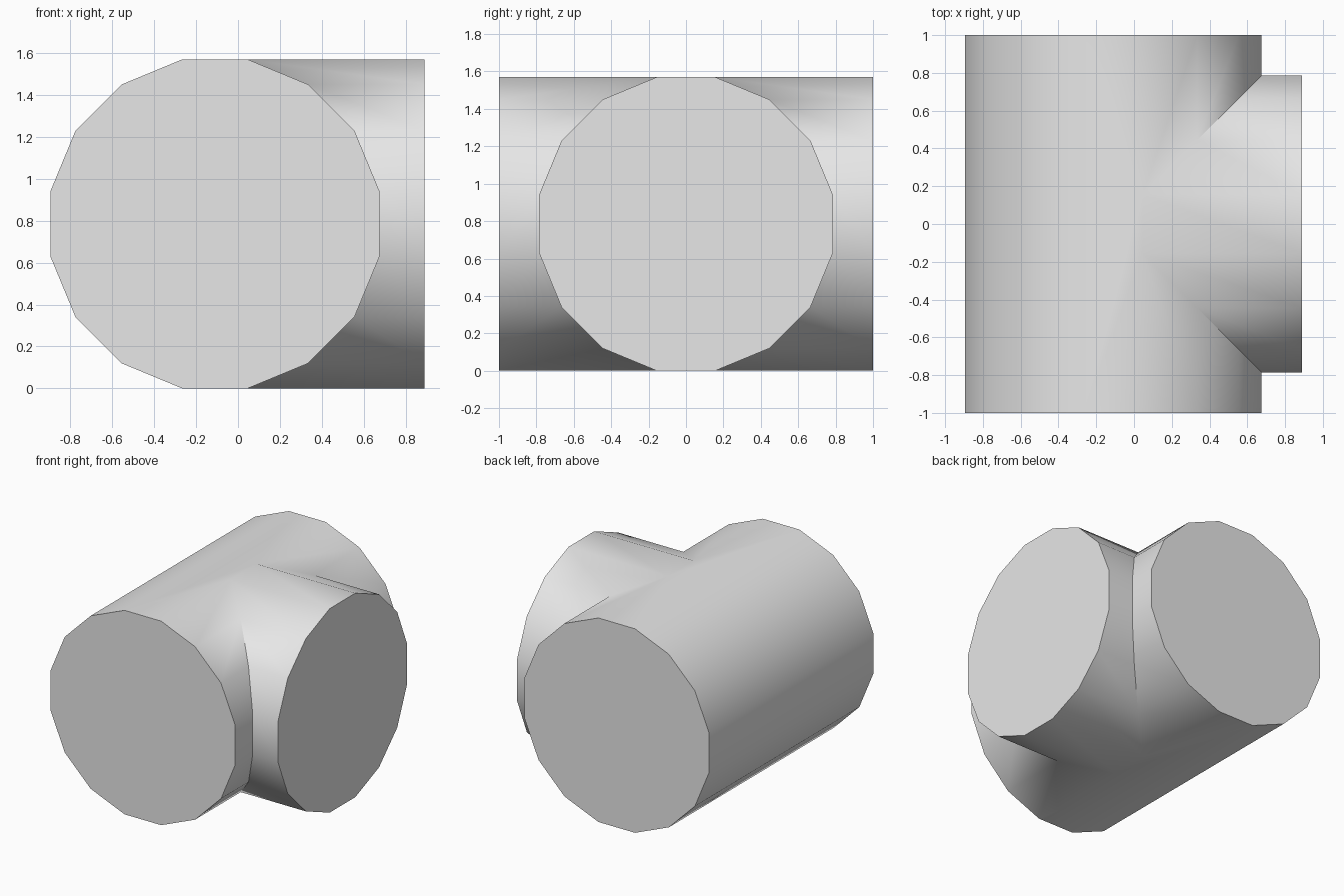
import bpy
import bmesh
import math

cube = bpy.data.objects.get("Cube")
if cube:
    bpy.data.objects.remove(cube, do_unlink=True)

SIDES = 16
APOTHEM = 0.785
RADIUS = APOTHEM / math.cos(math.pi / SIDES)
AXIS_X = -0.11      # axis of the main pipe
REACH = 1.0         # distance from the joint to every open end

grey = bpy.data.materials.new("light_grey")
grey.use_nodes = True
colour = (0.8, 0.8, 0.8, 1)
grey.diffuse_color = colour
grey.node_tree.nodes["Principled BSDF"].inputs["Base Color"].default_value = colour

bm = bmesh.new()


def point(across, along, up):
    return bm.verts.new((AXIS_X + across, along, APOTHEM + up))


# Shared profile, flat on top, bottom and sides
profile = []
for k in range(SIDES):
    a = (k + 0.5) * math.tau / SIDES
    profile.append((RADIUS * math.cos(a), RADIUS * math.sin(a)))

# End rings, and the mitred creases where the two pipes meet
main = {s: [point(u, s * REACH, z) for u, z in profile] for s in (-1, 1)}
branch = [point(REACH, u, z) for u, z in profile]
crease = {s: {k: point(u, s * u, z) for k, (u, z) in enumerate(profile) if u > 0}
          for s in (-1, 1)}


def rail(k):
    """Lengthwise edge of the main pipe, passing the joint if it is on that side."""
    middle = [crease[s][k] for s in (-1, 1) if k in crease[s]]
    return [main[-1][k], *middle, main[1][k]]


def joint(k):
    """Crease corner at which a branch edge starts."""
    if profile[k][0] > 0:
        return crease[1][k]
    return crease[-1][(SIDES // 2 - 1 - k) % SIDES]


for k in range(SIDES):
    j = (k + 1) % SIDES
    # Main pipe wall, left open where the branch enters
    if k in crease[1] and j in crease[1]:
        for s in (-1, 1):
            bm.faces.new((main[s][k], main[s][j], crease[s][j], crease[s][k]))
    else:
        bm.faces.new(rail(k) + rail(j)[::-1])
    # Branch wall
    bm.faces.new((joint(k), joint(j), branch[j], branch[k]))

# Closed ends
for ring in (main[-1], main[1], branch):
    bm.faces.new(ring)

bmesh.ops.recalc_face_normals(bm, faces=bm.faces)
mesh = bpy.data.meshes.new("tee_pipe")
bm.to_mesh(mesh)
bm.free()
mesh.materials.append(grey)

tee = bpy.data.objects.new("tee_pipe", mesh)
bpy.context.collection.objects.link(tee)
bpy.ops.object.select_all(action="DESELECT")
tee.select_set(True)
bpy.context.view_layer.objects.active = tee
bpy.ops.object.shade_smooth_by_angle(angle=math.radians(40))
